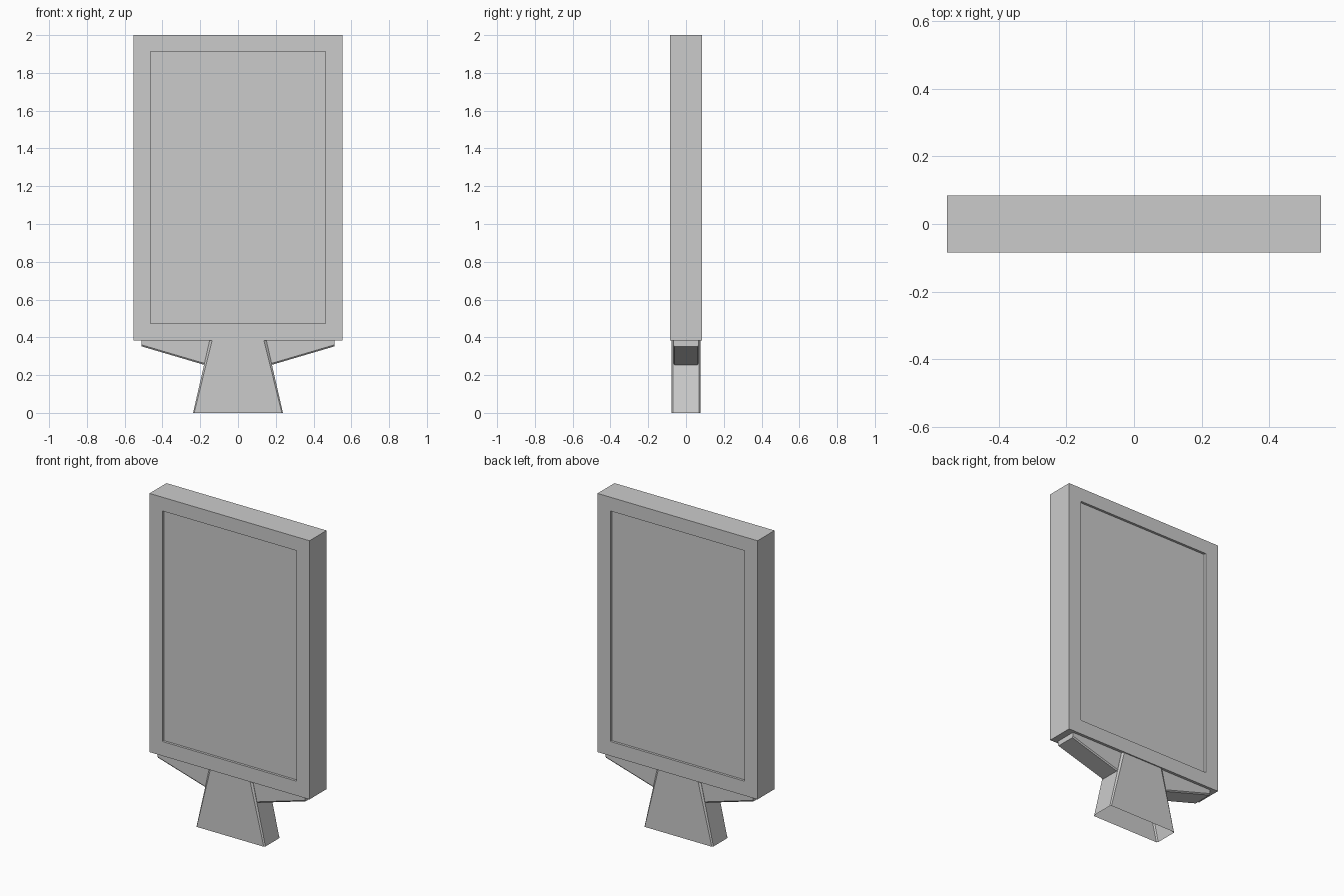
import bpy, bmesh

cube = bpy.data.objects.get("Cube")
if cube:
    bpy.data.objects.remove(cube, do_unlink=True)

grey = bpy.data.materials.new("plain grey")
grey.use_nodes = True
colour = (0.6, 0.6, 0.6, 1)
grey.diffuse_color = colour
grey.node_tree.nodes["Principled BSDF"].inputs["Base Color"].default_value = colour


def finish(bm, name):
    bmesh.ops.recalc_face_normals(bm, faces=bm.faces[:])
    mesh = bpy.data.meshes.new(name)
    bm.to_mesh(mesh)
    bm.free()
    mesh.materials.append(grey)
    obj = bpy.data.objects.new(name, mesh)
    bpy.context.collection.objects.link(obj)
    return obj


def loft(bm, rings, caps=(True, True)):
    """Join matching rings of points with quads; optionally cap the ends."""
    loops = [[bm.verts.new(p) for p in ring] for ring in rings]
    n = len(loops[0])
    for a, b in zip(loops, loops[1:]):
        for i in range(n):
            j = (i + 1) % n
            bm.faces.new((a[i], a[j], b[j], b[i]))
    for loop, cap in zip((loops[0], loops[-1]), caps):
        if cap:
            bm.faces.new(loop)


def rectangle(half_x, low, high, y):
    return [(-half_x, y, low), (half_x, y, low), (half_x, y, high), (-half_x, y, high)]


# Display housing with a shallow recessed screen on both sides
BASE, TOP = 0.384, 2.0
HALF_Y, RECESS_Y = 0.084, 0.069
outer = (0.553, BASE, TOP)
inner = (0.464, 0.474, 1.914)
bm = bmesh.new()
loft(bm, [rectangle(*inner, -RECESS_Y), rectangle(*inner, -HALF_Y),
          rectangle(*outer, -HALF_Y), rectangle(*outer, HALF_Y),
          rectangle(*inner, HALF_Y), rectangle(*inner, RECESS_Y)])
finish(bm, "display_housing")


# Flared pedestal, chamfered at its corners and open underneath
def octagon(wide, narrow, z, deep=0.077, shallow=0.069):
    quarter = [(wide, shallow), (narrow, deep)]
    half = quarter + [(-x, y) for x, y in reversed(quarter)]
    return [(x, y, z) for x, y in half + [(-x, -y) for x, y in half]]


bm = bmesh.new()
loft(bm, [octagon(0.238, 0.232, 0), octagon(0.15, 0.137, BASE)], (False, True))
finish(bm, "pedestal")


# Sloping brackets under the housing, with chamfered lower edges
def bracket_section(x, bottom, lip=0.008):
    side = [(0.067, BASE), (0.067, bottom + lip), (0.061, bottom)]
    return [(x, y, z) for y, z in side] + [(x, -y, z) for y, z in reversed(side)]


for side, sign in (("left", 1), ("right", -1)):
    bm = bmesh.new()
    loft(bm, [bracket_section(sign * 0.13, 0.24),
              bracket_section(sign * 0.51, 0.352)])
    finish(bm, side + "_bracket")
